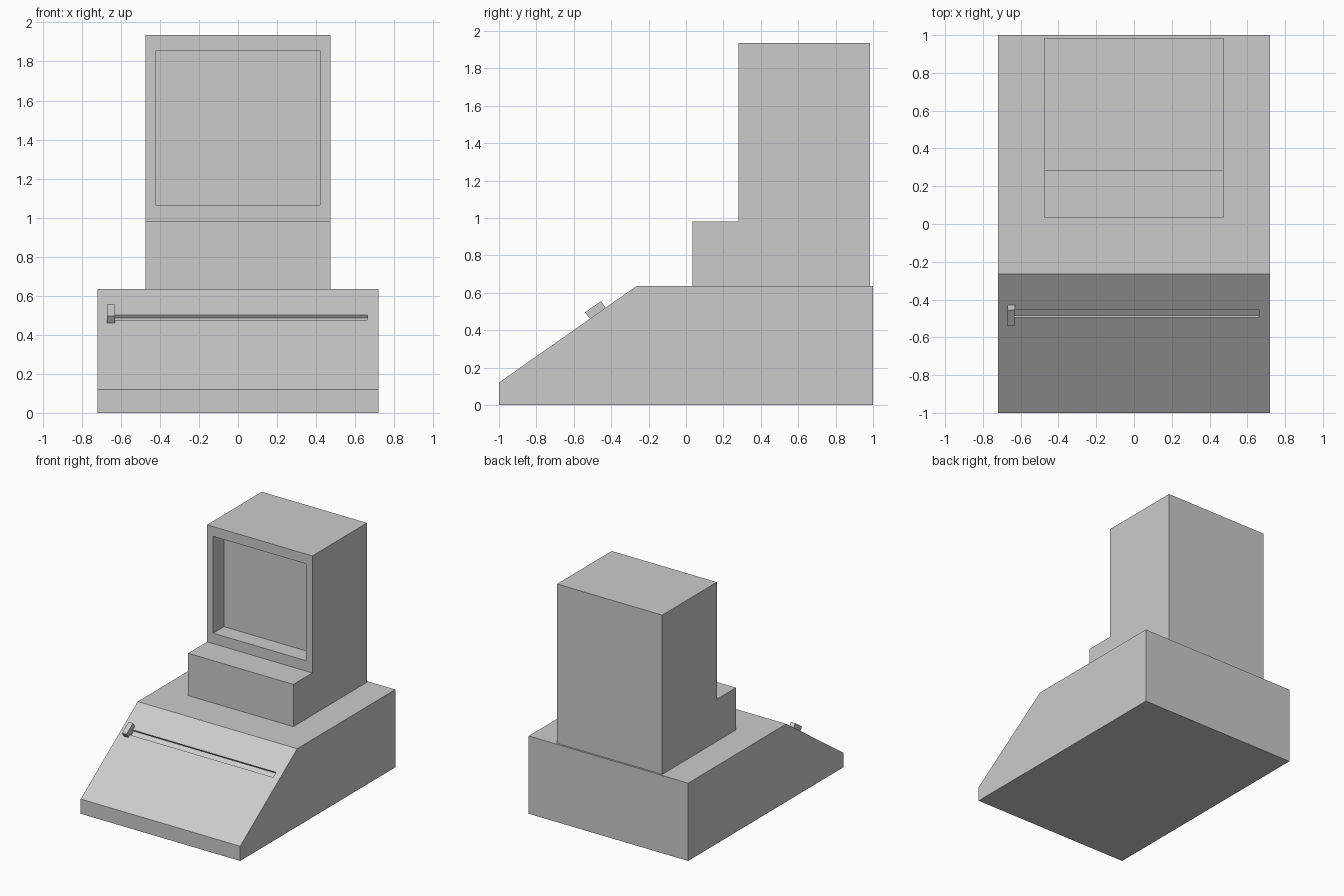
import bpy, bmesh, math
from mathutils import Matrix, Vector

if "Cube" in bpy.data.objects:
    bpy.data.objects.remove(bpy.data.objects["Cube"])


def finish(name, bm):
    bmesh.ops.recalc_face_normals(bm, faces=bm.faces)
    me = bpy.data.meshes.new(name)
    bm.to_mesh(me)
    bm.free()
    ob = bpy.data.objects.new(name, me)
    bpy.context.collection.objects.link(ob)
    return ob


def extrude_profile(name, yz, half_width):
    """Side profile (y, z) extruded along x, centred."""
    bm = bmesh.new()
    face = bm.faces.new([bm.verts.new((-half_width, y, z)) for y, z in yz])
    ext = bmesh.ops.extrude_face_region(bm, geom=[face])
    verts = [v for v in ext["geom"] if isinstance(v, bmesh.types.BMVert)]
    bmesh.ops.translate(bm, verts=verts, vec=(2 * half_width, 0, 0))
    return finish(name, bm)


def box(name, center, size, tilt=0.0):
    bm = bmesh.new()
    mat = (Matrix.Translation(center) @ Matrix.Rotation(tilt, 4, 'X')
           @ Matrix.Diagonal((*size, 1)))
    bmesh.ops.create_cube(bm, size=1, matrix=mat)
    return finish(name, bm)


def cut(target, cutter):
    mod = target.modifiers.new("cut", 'BOOLEAN')
    mod.operation = 'DIFFERENCE'
    mod.solver = 'EXACT'
    mod.object = cutter
    cutter.hide_render = True
    cutter.hide_set(True)


# Slope of the control panel
FRONT_Z, TOP_Z, SLOPE_Y = 0.12, 0.635, -0.265
tilt = math.atan2(TOP_Z - FRONT_Z, SLOPE_Y + 1)
normal = Vector((0, -math.sin(tilt), math.cos(tilt)))


def on_slope(x, y, lift=0.0):
    z = FRONT_Z + (y + 1) * math.tan(tilt)
    return Vector((x, y, z)) + normal * lift


# Wedge-shaped base
base = extrude_profile("base", [(-1, 0), (1, 0), (1, TOP_Z),
                                (SLOPE_Y, TOP_Z), (-1, FRONT_Z)], 0.72)

# Shallow slider groove in the slope
groove = box("groove_cutter", on_slope(-0.004, -0.475), (1.334, 0.046, 0.034), tilt)
cut(base, groove)

# Slider knob at the left end of the groove
box("slider_knob", on_slope(-0.65, -0.472, 0.013), (0.04, 0.103, 0.06), tilt)

# Stepped monitor housing
monitor = extrude_profile("monitor_housing", [(0.035, TOP_Z), (0.985, TOP_Z),
                                              (0.985, 1.935), (0.28, 1.935),
                                              (0.28, 0.98), (0.035, 0.98)], 0.475)

# Recessed screen
screen = box("screen_cutter", (0, 0.32, 1.46), (0.84, 0.2, 0.79))
cut(monitor, screen)
